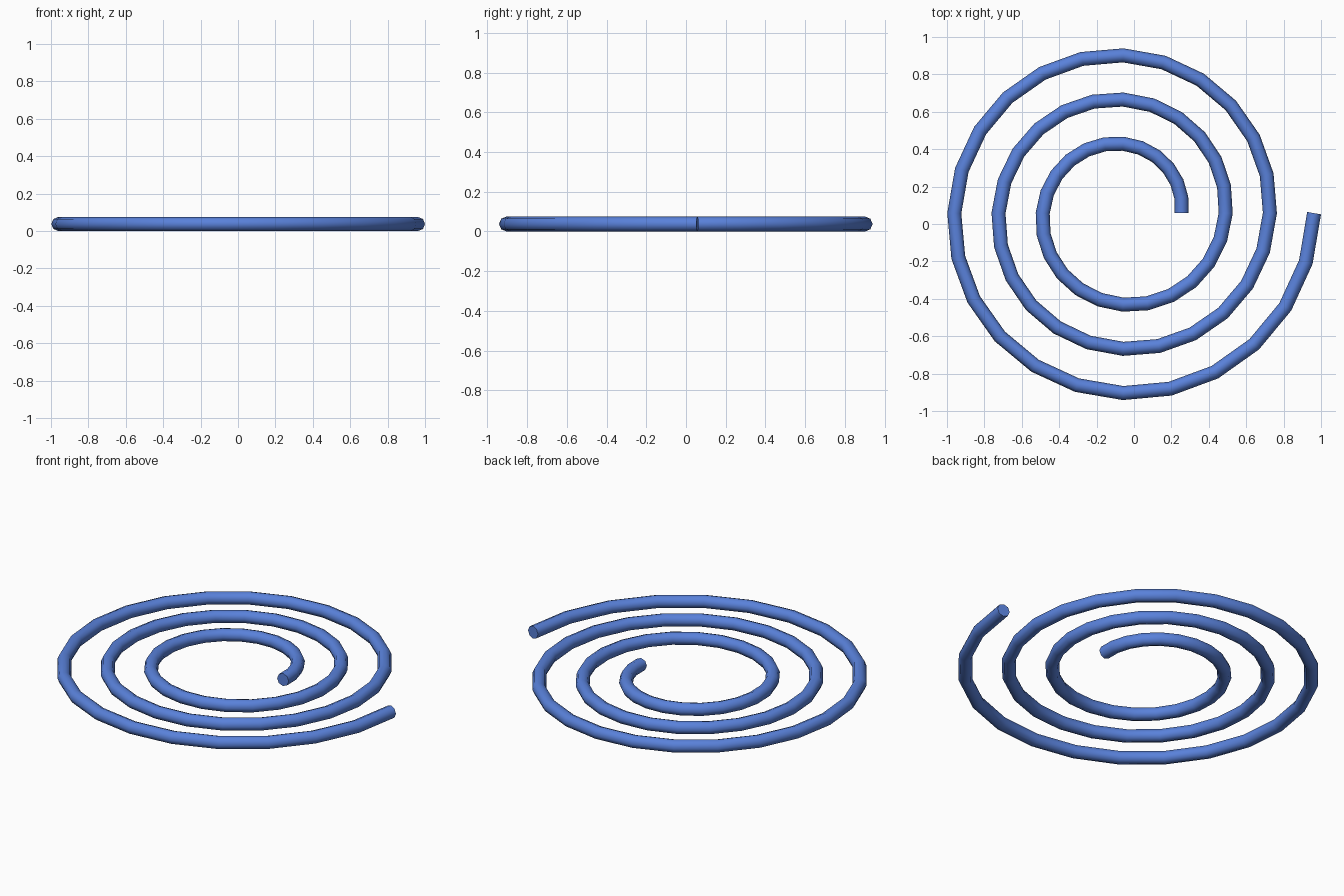
import bpy
import math

if "Cube" in bpy.data.objects:
    bpy.data.objects.remove(bpy.data.objects["Cube"])

TURNS, STEPS = 3, 24            # turns and segments per turn
INNER, PITCH = 0.312, 0.2363    # start radius and growth per turn
RADIUS = 0.0375                 # tube radius
CX, CY = -0.058, 0.058          # spiral centre

# Spiral path, counter-clockwise from the inner end
curve = bpy.data.curves.new("spiral_coil", 'CURVE')
curve.dimensions = '3D'
spline = curve.splines.new('POLY')
spline.points.add(TURNS * STEPS)
for i, p in enumerate(spline.points):
    a = 2 * math.pi * i / STEPS
    r = INNER + PITCH * i / STEPS
    p.co = (CX + r * math.cos(a), CY + r * math.sin(a), RADIUS, 1)
spline.use_smooth = True

# Round tube with capped ends
curve.bevel_depth = RADIUS
curve.bevel_resolution = 2
curve.use_fill_caps = True
coil = bpy.data.objects.new("spiral_coil", curve)
bpy.context.collection.objects.link(coil)

# Turn into a mesh, smooth around the tube and sharp at the end caps
bpy.context.view_layer.objects.active = coil
coil.select_set(True)
bpy.ops.object.convert(target='MESH')
bpy.ops.object.shade_smooth_by_angle(angle=math.radians(60))

# Blue material
mat = bpy.data.materials.new("blue")
mat.diffuse_color = (0.10, 0.22, 0.70, 1)
mat.use_nodes = True
mat.node_tree.nodes["Principled BSDF"].inputs["Base Color"].default_value = mat.diffuse_color
coil = bpy.context.view_layer.objects.active
coil.data.materials.clear()
coil.data.materials.append(mat)
